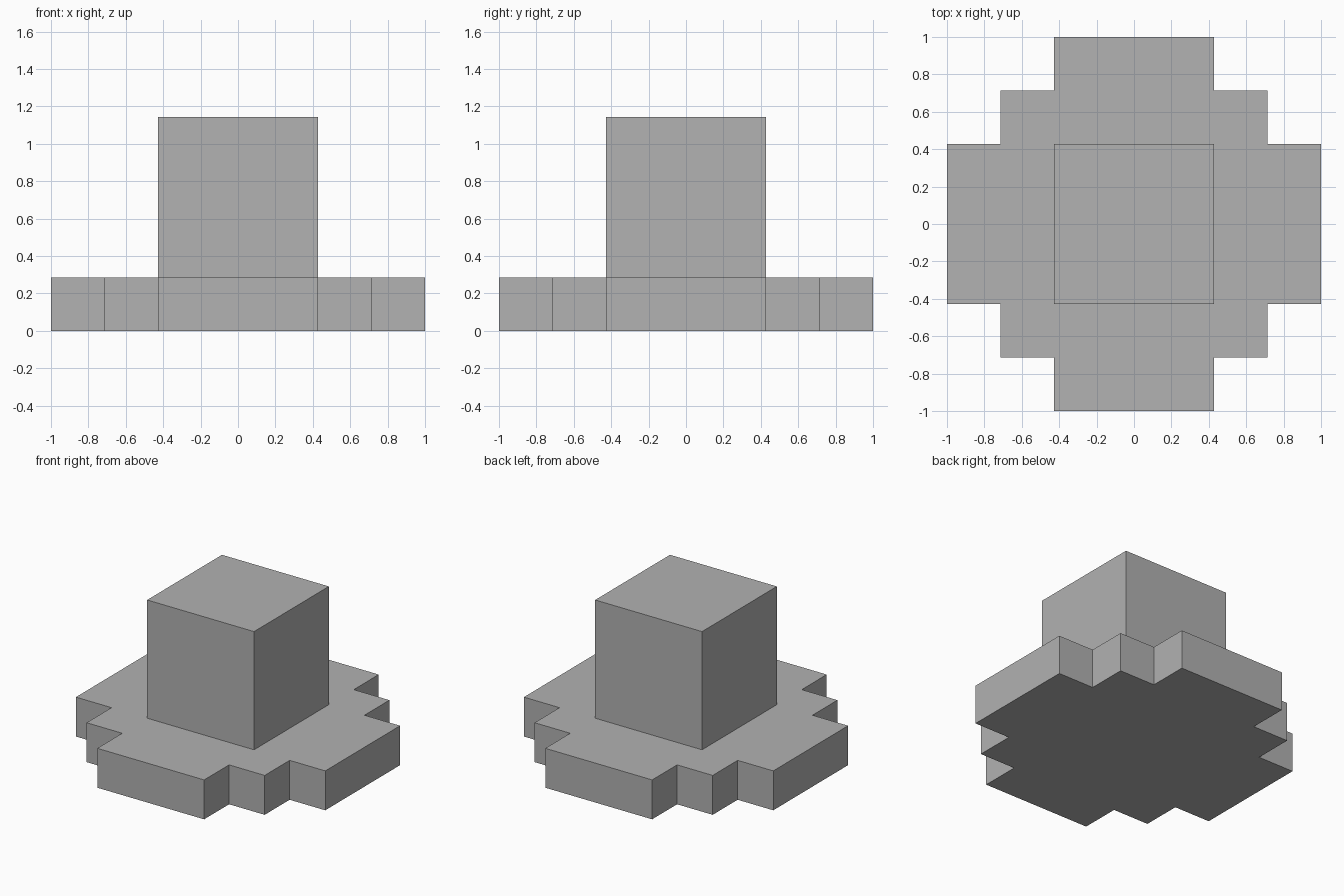
import bpy
import bmesh

UNIT = 1 / 7          # the whole model sits on a grid of sevenths
BASE_TOP = 2 * UNIT
TOP = 8 * UNIT

if "Cube" in bpy.data.objects:
    bpy.data.objects.remove(bpy.data.objects["Cube"], do_unlink=True)

# Single flat grey
grey = bpy.data.materials.new("plain_grey")
grey.use_nodes = True
colour = (0.445, 0.445, 0.445, 1)
grey.diffuse_color = colour
grey.node_tree.nodes["Principled BSDF"].inputs["Base Color"].default_value = colour


def extruded(name, outline, z0, z1):
    """Flat-sided solid from a counter-clockwise outline."""
    bm = bmesh.new()
    face = bm.faces.new([bm.verts.new((x, y, z0)) for x, y in outline])
    result = bmesh.ops.extrude_face_region(bm, geom=[face], use_keep_orig=True)
    moved = [v for v in result["geom"] if isinstance(v, bmesh.types.BMVert)]
    bmesh.ops.translate(bm, verts=moved, vec=(0, 0, z1 - z0))
    bmesh.ops.recalc_face_normals(bm, faces=bm.faces)
    mesh = bpy.data.meshes.new(name)
    bm.to_mesh(mesh)
    bm.free()
    mesh.materials.append(grey)
    obj = bpy.data.objects.new(name, mesh)
    bpy.context.collection.objects.link(obj)
    return obj


def four_way(points):
    """Repeat one quadrant of an outline by quarter turns."""
    outline = []
    for _ in range(4):
        outline += points
        points = [(-y, x) for x, y in points]
    return [(x * UNIT, y * UNIT) for x, y in outline]


# Stepped round base
extruded("stepped_base", four_way([(7, 3), (5, 3), (5, 5), (3, 5), (3, 7)]), 0, BASE_TOP)

# Square block standing on the base
extruded("centre_block", four_way([(3, 3)]), BASE_TOP, TOP)
